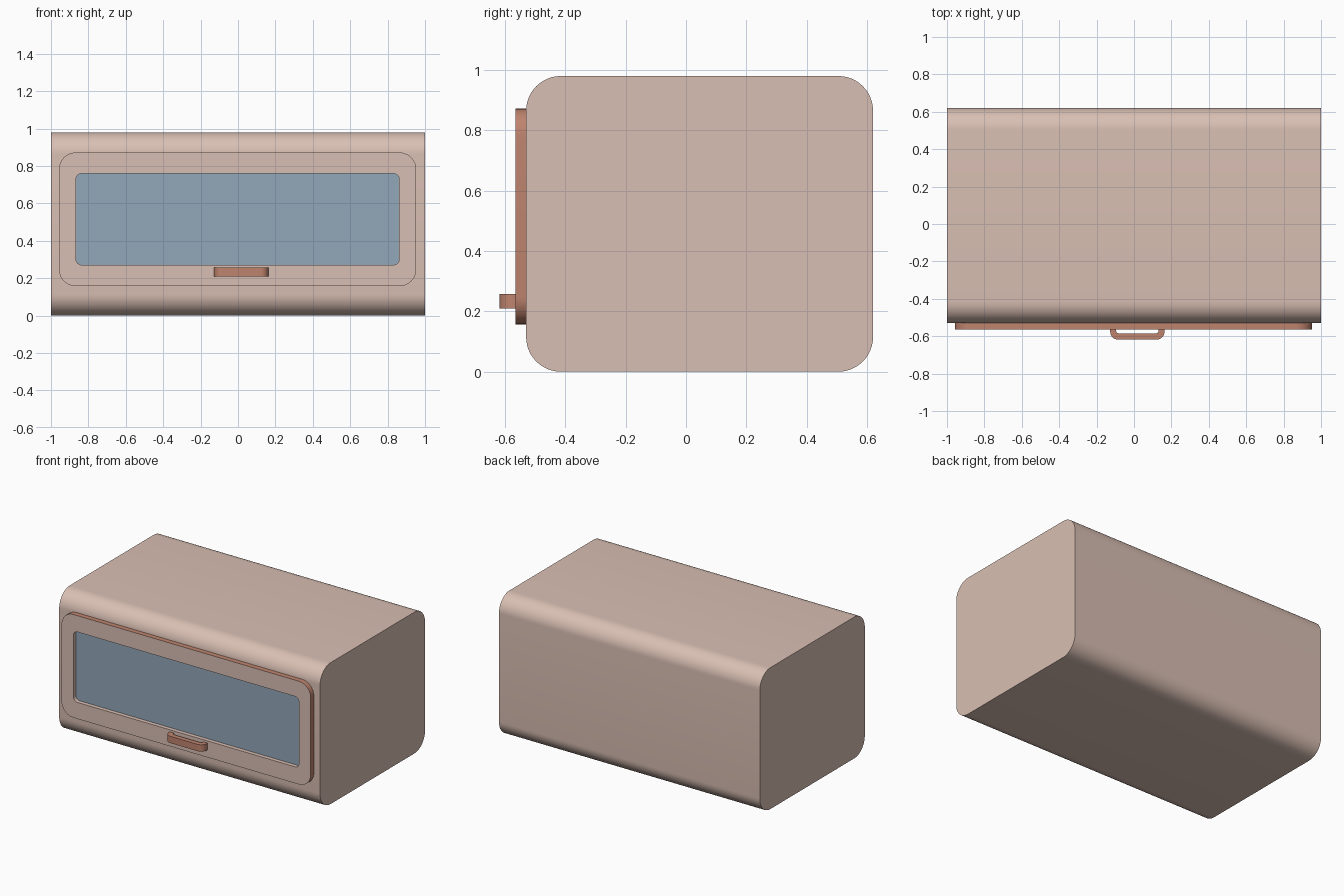
import bpy, math

if "Cube" in bpy.data.objects:
    bpy.data.objects.remove(bpy.data.objects["Cube"])


def lin(c):
    return tuple(((v / 255 + 0.055) / 1.055) ** 2.4 for v in c) + (1.0,)


def mat(name, rgb):
    m = bpy.data.materials.new(name)
    m.diffuse_color = lin(rgb)
    m.use_nodes = True
    m.node_tree.nodes["Principled BSDF"].inputs["Base Color"].default_value = m.diffuse_color
    return m


BEIGE = mat("pale_pink_beige", (217, 191, 179))
COPPER = mat("copper_brown", (191, 132, 110))
GLASS = mat("blue_glass", (146, 167, 185))


def rounded(u0, u1, v0, v1, r, n):
    """Counter-clockwise outline of a rounded rectangle."""
    pts = []
    for k, (cu, cv) in enumerate([(u1 - r, v1 - r), (u0 + r, v1 - r),
                                  (u0 + r, v0 + r), (u1 - r, v0 + r)]):
        for i in range(n + 1):
            a = math.radians(90 * k + 90 * i / n)
            pts.append((cu + r * math.cos(a), cv + r * math.sin(a)))
    return pts


def make(name, verts, faces, mats, idx=None):
    me = bpy.data.meshes.new(name)
    me.from_pydata(verts, [], faces)
    for m in mats:
        me.materials.append(m)
    if idx:
        me.polygons.foreach_set("material_index", idx)
    ob = bpy.data.objects.new(name, me)
    bpy.context.collection.objects.link(ob)
    bpy.ops.object.select_all(action='DESELECT')
    ob.select_set(True)
    bpy.context.view_layer.objects.active = ob
    bpy.ops.object.mode_set(mode='EDIT')
    bpy.ops.mesh.select_all(action='SELECT')
    bpy.ops.mesh.normals_make_consistent(inside=False)
    bpy.ops.object.mode_set(mode='OBJECT')
    bpy.ops.object.shade_smooth_by_angle(angle=math.radians(35))
    return ob


def prism(name, outline, place, a, b, m):
    """Extrude an outline from depth a to b."""
    n = len(outline)
    verts = [place(u, v, d) for d in (a, b) for u, v in outline]
    faces = [list(range(n)), list(range(n, 2 * n))]
    faces += [(i, (i + 1) % n, n + (i + 1) % n, n + i) for i in range(n)]
    return make(name, verts, faces, [m])


# body: rounded side profile run along x
prism("body", rounded(-0.53, 0.62, 0, 0.98, 0.115, 12),
      lambda u, v, d: (d, u, v), -1, 1, BEIGE)

# door frame: rounded ring, copper only round the outer rim
outer = rounded(-0.957, 0.953, 0.157, 0.872, 0.09, 10)
inner = rounded(-0.866, 0.862, 0.271, 0.759, 0.03, 10)
n = len(outer)
verts = [(x, y, z) for loop, y in ((outer, -0.525), (outer, -0.565),
                                   (inner, -0.565), (inner, -0.525)) for x, z in loop]
faces, idx = [], []
for k in range(4):
    for i in range(n):
        j, k2 = (i + 1) % n, (k + 1) % 4
        faces.append((k * n + i, k * n + j, k2 * n + j, k2 * n + i))
        idx.append(1 if k == 0 else 0)
make("door_frame", verts, faces, [BEIGE, COPPER], idx)

# window pane set back inside the frame
prism("window_pane", rounded(-0.866, 0.862, 0.271, 0.759, 0.03, 10),
      lambda u, v, d: (u, d, v), -0.528, -0.537, GLASS)


# handle: U-shaped bar with rounded front corners
def u_path(x0, x1, y, r):
    pts = [(x0, -0.56)]
    for cx, a0 in ((x0 + r, 180), (x1 - r, 270)):
        for i in range(9):
            a = math.radians(a0 + 90 * i / 8)
            pts.append((cx + r * math.cos(a), y + r + r * math.sin(a)))
    return pts + [(x1, -0.56)]


out, inn = u_path(-0.127, 0.163, -0.618, 0.042), u_path(-0.096, 0.132, -0.585, 0.016)
m = len(out)
verts = [(x, y, z) for loop, z in ((out, 0.21), (out, 0.257),
                                   (inn, 0.257), (inn, 0.21)) for x, y in loop]
faces = [[k * m + e for k in range(4)] for e in (0, m - 1)]
for k in range(4):
    k2 = (k + 1) % 4
    faces += [(k * m + i, k * m + i + 1, k2 * m + i + 1, k2 * m + i) for i in range(m - 1)]
make("handle", verts, faces, [COPPER])
